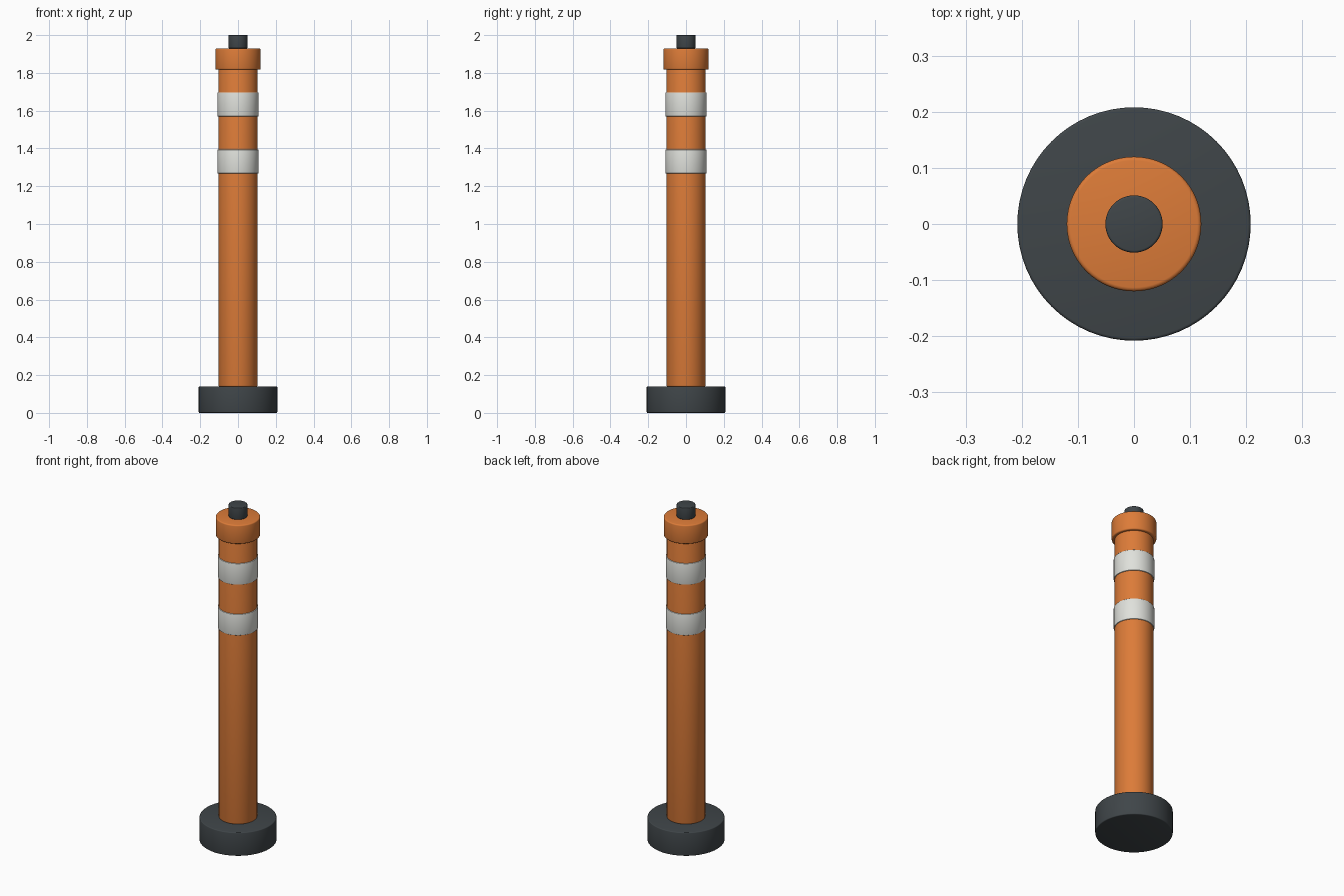
import bpy
import math

cube = bpy.data.objects.get("Cube")
if cube:
    bpy.data.objects.remove(cube, do_unlink=True)


def make_material(name, rgb):
    mat = bpy.data.materials.new(name)
    mat.use_nodes = True
    color = (*rgb, 1.0)
    mat.diffuse_color = color
    bsdf = mat.node_tree.nodes["Principled BSDF"]
    bsdf.inputs["Base Color"].default_value = color
    bsdf.inputs["Roughness"].default_value = 0.7
    return mat


def drum(name, radius, bottom, top, mat, bevel=0.005):
    """Upright cylinder with softly rounded rims."""
    bpy.ops.mesh.primitive_cylinder_add(
        vertices=64, radius=radius, depth=top - bottom,
        location=(0, 0, (bottom + top) / 2))
    obj = bpy.context.object
    obj.name = name
    obj.data.materials.append(mat)
    rim = obj.modifiers.new("rounded_rims", "BEVEL")
    rim.width = bevel
    rim.segments = 3
    rim.limit_method = "ANGLE"
    rim.angle_limit = math.radians(40)
    bpy.ops.object.modifier_apply(modifier=rim.name)
    bpy.ops.object.shade_smooth_by_angle(angle=math.radians(35))
    return obj


orange = make_material("orange_plastic", (0.72, 0.20, 0.04))
rubber = make_material("dark_rubber", (0.05, 0.06, 0.066))
white = make_material("reflective_white", (0.74, 0.75, 0.71))

# Weighted foot and main tube
drum("base", 0.208, 0.0, 0.14, rubber)
drum("post", 0.104, 0.14, 1.82, orange)

# Reflective sleeves
for name, bottom in (("lower_band", 1.268), ("upper_band", 1.57)):
    drum(name, 0.109, bottom, bottom + 0.126, white, 0.003)

# Collar and top knob
drum("cap", 0.12, 1.817, 1.93, orange, 0.007)
drum("knob", 0.051, 1.93, 2.0, rubber, 0.004)
